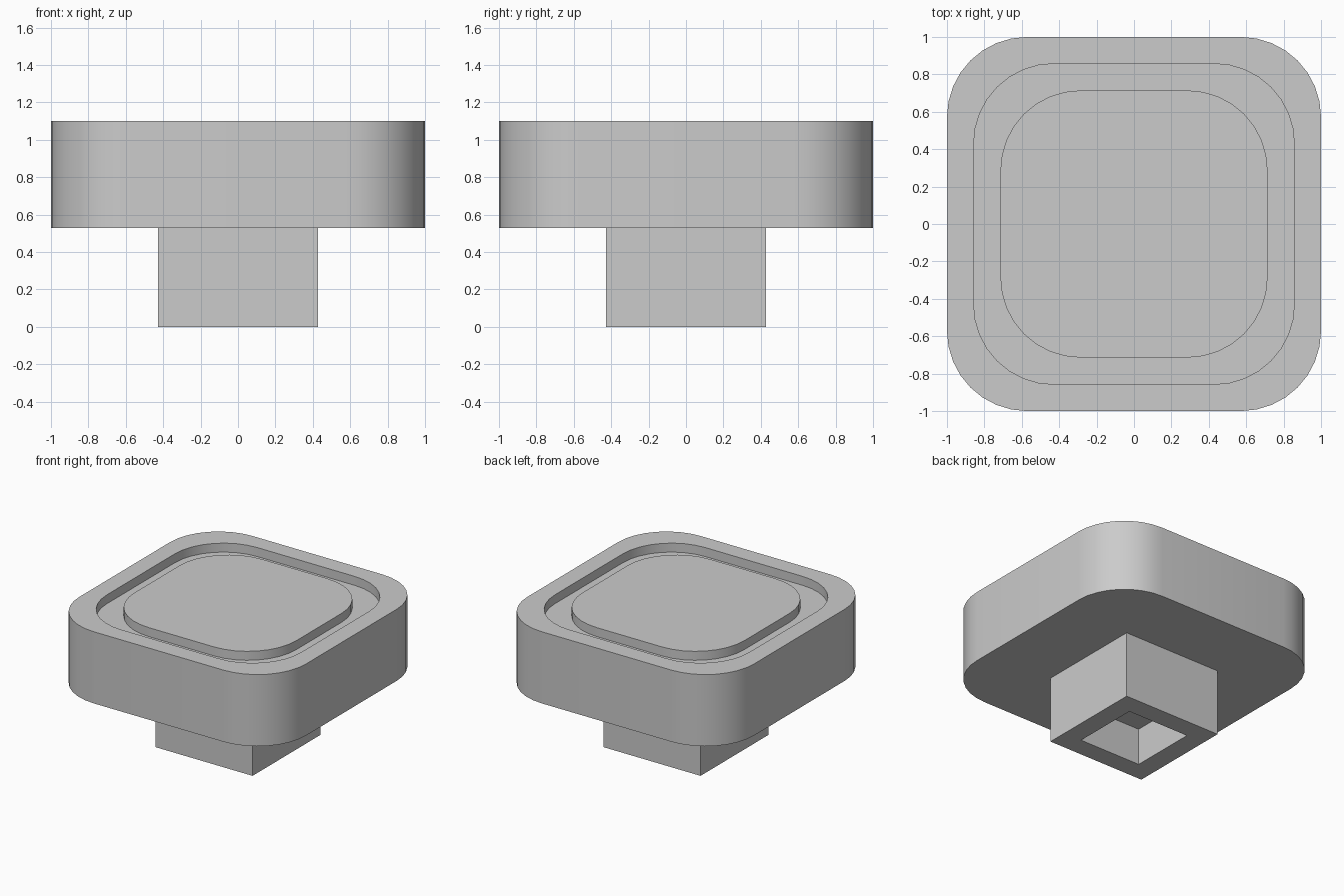
import bpy, bmesh, math

cube = bpy.data.objects.get("Cube")
if cube:
    bpy.data.objects.remove(cube, do_unlink=True)

U = 1 / 7            # design unit
SEGMENTS = 8         # facets per rounded corner

grey = bpy.data.materials.new("light grey")
grey.use_nodes = True
grey.diffuse_color = (0.6, 0.6, 0.6, 1)
grey.node_tree.nodes["Principled BSDF"].inputs["Base Color"].default_value = (0.6, 0.6, 0.6, 1)


def outline(half, radius):
    """Square outline, with rounded corners if radius is above zero."""
    points = []
    steps = SEGMENTS if radius else 0
    for corner in range(4):
        middle = math.radians(45 + 90 * corner)
        cx = math.copysign(half - radius, math.cos(middle))
        cy = math.copysign(half - radius, math.sin(middle))
        for i in range(steps + 1):
            a = math.pi / 2 * (corner + i / max(steps, 1))
            points.append((cx + radius * math.cos(a), cy + radius * math.sin(a)))
    return points


def shell(name, rings, radius):
    """Skin a run of (half width, height) rings and cap both ends."""
    bm = bmesh.new()
    loops = [[bm.verts.new((x, y, z)) for x, y in outline(half, radius)]
             for half, z in rings]
    for low, high in zip(loops, loops[1:]):
        for i in range(len(low)):
            j = (i + 1) % len(low)
            bm.faces.new((low[i], low[j], high[j], high[i]))
    bm.faces.new(loops[0][::-1])
    bm.faces.new(loops[-1])
    bmesh.ops.recalc_face_normals(bm, faces=bm.faces)
    mesh = bpy.data.meshes.new(name)
    bm.to_mesh(mesh)
    bm.free()
    mesh.materials.append(grey)
    obj = bpy.data.objects.new(name, mesh)
    bpy.context.collection.objects.link(obj)
    return obj


base, top = 3.7 * U, 7.7 * U
floor = top - 0.5 * U

# Rounded cap with a groove around the raised centre
cap = shell("cap", [(7 * U, base), (7 * U, top), (6 * U, top),
                    (6 * U, floor), (5 * U, floor), (5 * U, top)], 3 * U)
bpy.ops.object.select_all(action="DESELECT")
cap.select_set(True)
bpy.context.view_layer.objects.active = cap
bpy.ops.object.shade_smooth_by_angle(angle=math.radians(30))

# Square stem with a socket in its underside
shell("stem", [(3 * U, base), (3 * U, 0), (1.9 * U, 0), (1.9 * U, 2.05 * U)], 0)
